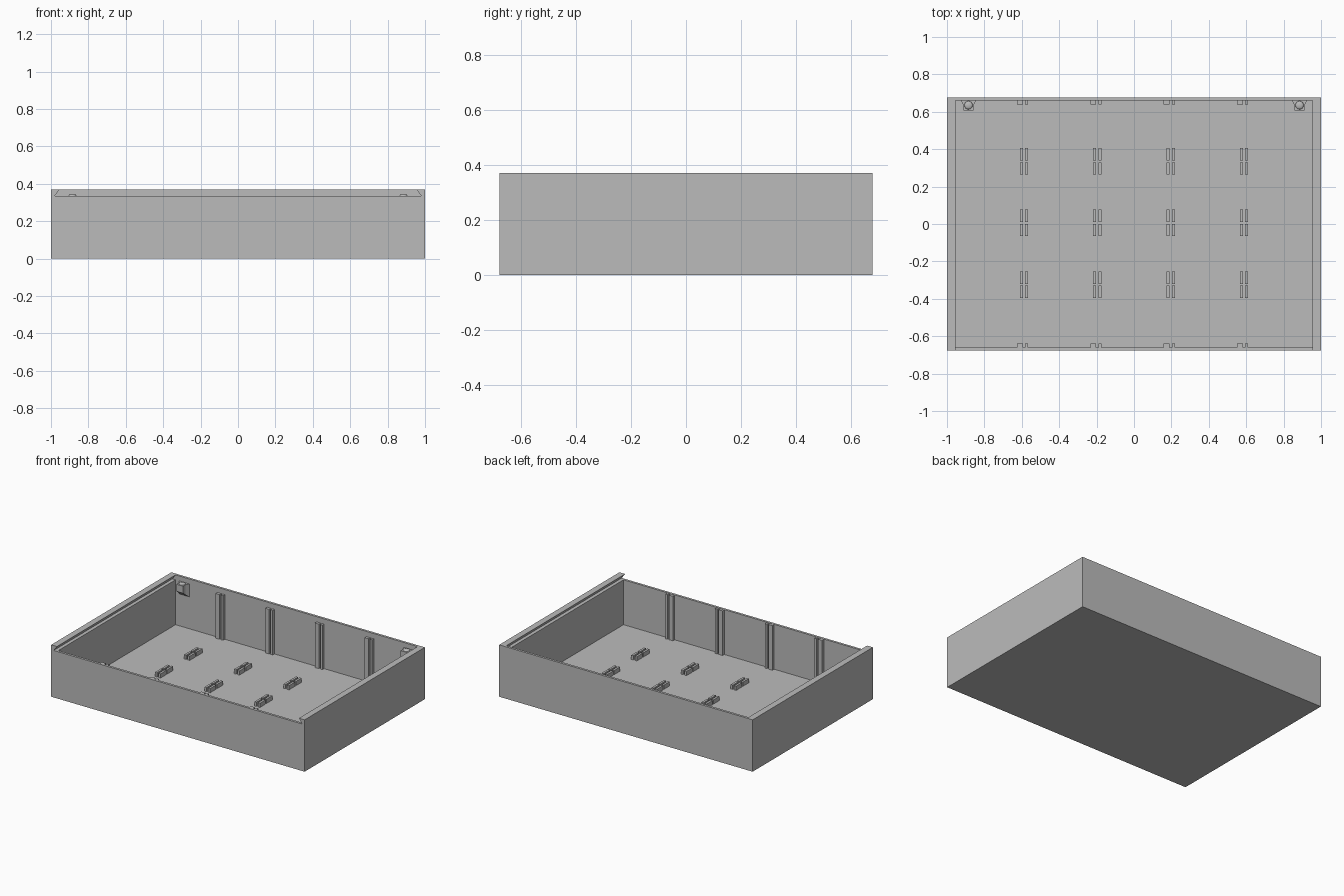
import bpy, bmesh, math
from mathutils import Matrix, Vector

cube = bpy.data.objects.get("Cube")
if cube:
    bpy.data.objects.remove(cube, do_unlink=True)

GREY = (0.5, 0.5, 0.5, 1)
plastic = bpy.data.materials.new("grey plastic")
plastic.use_nodes = True
plastic.diffuse_color = GREY
plastic.node_tree.nodes["Principled BSDF"].inputs["Base Color"].default_value = GREY

W, D, H = 1.0, 0.677, 0.37      # half width, half depth, height
IN_X, IN_Y = 0.955, 0.66        # inner faces of the walls
FLOOR, LEDGE = 0.015, 0.335     # floor top and lid ledge


def finish(name, bm):
    bmesh.ops.recalc_face_normals(bm, faces=bm.faces)
    mesh = bpy.data.meshes.new(name)
    bm.to_mesh(mesh)
    bm.free()
    mesh.materials.append(plastic)
    obj = bpy.data.objects.new(name, mesh)
    bpy.context.collection.objects.link(obj)
    return obj


def add_box(bm, x0, x1, y0, y1, z0, z1):
    mid = Vector((x0 + x1, y0 + y1, z0 + z1)) / 2
    size = Matrix.Diagonal((x1 - x0, y1 - y0, z1 - z0, 1))
    bmesh.ops.create_cube(bm, size=1, matrix=Matrix.Translation(mid) @ size)


def extrude(bm, points, offset):
    face = bm.faces.new([bm.verts.new(p) for p in points])
    geom = bmesh.ops.extrude_face_region(bm, geom=[face])["geom"]
    bmesh.ops.translate(bm, vec=offset, verts=[g for g in geom if isinstance(g, bmesh.types.BMVert)])


def box(name, *bounds):
    bm = bmesh.new()
    add_box(bm, *bounds)
    return finish(name, bm)


# Tray: solid block with the cavity and the dovetail lid slot cut out
tray = box("tray", -W, W, -D, D, 0, H)
cavity = box("cavity_cutter", -IN_X, IN_X, -IN_Y, IN_Y, FLOOR, H + 0.1)
bm = bmesh.new()
slot_profile = [(-0.98, LEDGE), (0.98, LEDGE), (IN_X, H), (IN_X, H + 0.1), (-IN_X, H + 0.1), (-IN_X, H)]
extrude(bm, [(x, -D - 0.1, z) for x, z in slot_profile], (0, D + 0.1 + IN_Y, 0))
slot = finish("lid_slot_cutter", bm)
for cutter in (cavity, slot):
    mod = tray.modifiers.new(cutter.name, "BOOLEAN")
    mod.operation = "DIFFERENCE"
    mod.solver = "EXACT"
    mod.object = cutter
    cutter.hide_render = True
    cutter.hide_viewport = True
    cutter.display_type = "WIRE"

# Divider guides: paired ribs on the floor and on the front and back walls
floor_bm, wall_bm = bmesh.new(), bmesh.new()
for cx in (-0.588, -0.196, 0.196, 0.588):
    for cy in (-0.325, 0.006, 0.335):
        for dx in (-0.014, 0.014):
            for dy in (-0.038, 0.038):
                add_box(floor_bm, cx + dx - 0.008, cx + dx + 0.008,
                        cy + dy - 0.033, cy + dy + 0.033, FLOOR - 0.003, 0.045)
    for y0, y1 in ((-IN_Y - 0.004, -0.64), (0.64, IN_Y + 0.004)):
        add_box(wall_bm, cx - 0.037, cx - 0.006, y0, y1, FLOOR - 0.003, LEDGE - 0.002)
        add_box(wall_bm, cx + 0.006, cx + 0.022, y0, y1, FLOOR - 0.003, LEDGE - 0.002)
finish("floor_guides", floor_bm)
finish("wall_guides", wall_bm)

# Corner catches: flared blocks with sloping undersides and a small dome on top
for side, label in ((-1, "right"), (1, "left")):
    cx = side * 0.885
    bm = bmesh.new()
    plan = [(-0.027, 0.607), (0.027, 0.607), (0.027, 0.635), (0.042, 0.664), (-0.042, 0.664), (-0.027, 0.635)]
    extrude(bm, [(cx + x, y, LEDGE) for x, y in plan], (0, 0, -0.05))
    for v in bm.verts:
        if v.co.z < LEDGE - 0.01:
            v.co.z -= (v.co.y - 0.607) * 0.8
    finish(label + "_catch", bm)

    bm = bmesh.new()
    bmesh.ops.create_uvsphere(bm, u_segments=24, v_segments=12, radius=1,
                              matrix=Matrix.Translation((cx, 0.635, LEDGE)) @ Matrix.Diagonal((0.022, 0.022, 0.009, 1)))
    for f in bm.faces:
        f.smooth = True
    finish(label + "_catch_dome", bm)
